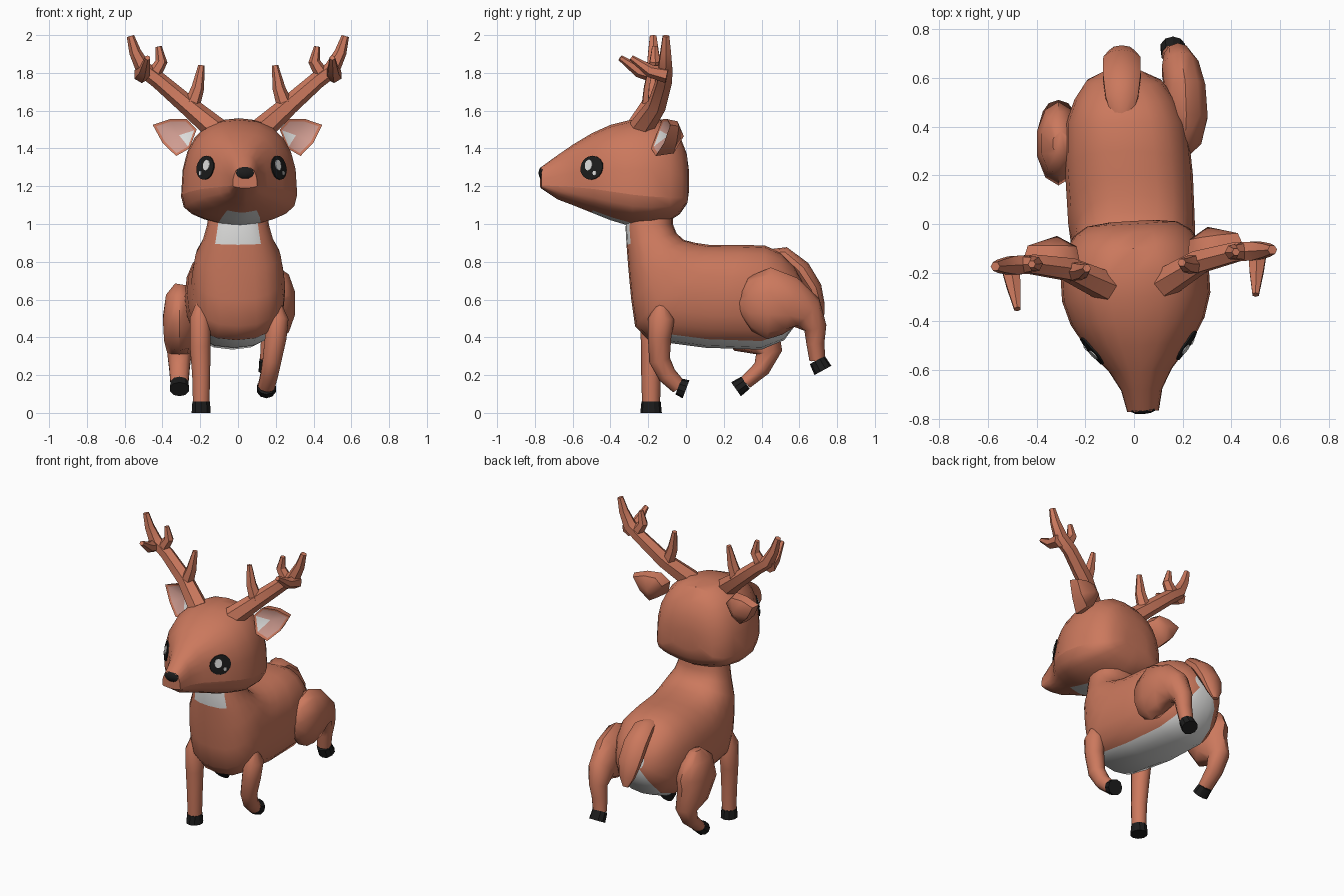
import bpy, bmesh, math
from mathutils import Vector, Matrix
from mathutils.bvhtree import BVHTree

default = bpy.data.objects.get("Cube")
if default:
    bpy.data.objects.remove(default, do_unlink=True)


def material(name, colour):
    mat = bpy.data.materials.new(name)
    mat.use_nodes = True
    mat.diffuse_color = (*colour, 1)
    mat.node_tree.nodes["Principled BSDF"].inputs["Base Color"].default_value = (*colour, 1)
    return mat


FUR = material("reddish brown fur", (.6, .19, .11))
WHITE = material("white fur", (.74, .74, .73))
PINK = material("pink inner ear", (.62, .33, .28))
BLACK = material("black hoof", (.012, .012, .012))

# The whole head group is turned slightly to one side
PIVOT = Matrix.Translation((0, -.15, 0))
HEAD_TURN = PIVOT @ Matrix.Rotation(.06, 4, 'Z') @ PIVOT.inverted()


def finish(name, bm, mats, head=False, mirror=False, angle=40):
    """Turn a bmesh into a shaded object, optionally mirrored and turned with the head."""
    bmesh.ops.recalc_face_normals(bm, faces=bm.faces)
    mesh = bpy.data.meshes.new(name)
    bm.to_mesh(mesh)
    bm.free()
    obj = bpy.data.objects.new(name, mesh)
    bpy.context.collection.objects.link(obj)
    for mat in mats:
        mesh.materials.append(mat)
    bpy.ops.object.select_all(action='DESELECT')
    obj.select_set(True)
    bpy.context.view_layer.objects.active = obj
    bpy.ops.object.shade_smooth_by_angle(angle=math.radians(angle))
    if mirror:
        mod = obj.modifiers.new("Mirror", 'MIRROR')
        mod.use_mirror_merge = False
    if head:
        obj.matrix_world = HEAD_TURN
    return obj


def loft(bm, rings):
    """Skin a list of closed rings and cap both ends."""
    loops = [[bm.verts.new(p) for p in ring] for ring in rings]
    count = len(loops[0])
    for a, b in zip(loops, loops[1:]):
        for i in range(count):
            j = (i + 1) % count
            bm.faces.new((a[i], a[j], b[j], b[i]))
    bm.faces.new(loops[0])
    bm.faces.new(loops[-1])
    bm.faces.index_update()
    bm.verts.index_update()


def power(value, exponent):
    return math.copysign(abs(value) ** exponent, value)


def tube(bm, points, side=Vector((1, 0, 0)), sides=10):
    """Tube through (x, y, z, side radius, other radius)."""
    places = [Vector(p[:3]) for p in points]
    last = len(places) - 1
    rings = []
    for i, p in enumerate(points):
        ahead = (places[min(i + 1, last)] - places[i]).normalized()
        behind = (places[i] - places[max(i - 1, 0)]).normalized()
        tangent = (ahead + behind).normalized()
        other = tangent.cross(side).normalized()
        across = other.cross(tangent)
        ring = []
        for k in range(sides):
            t = math.tau * (k + .5) / sides
            ring.append(places[i] + across * (p[3] * math.cos(t)) + other * (p[-1] * math.sin(t)))
        rings.append(ring)
    loft(bm, rings)


# Body and neck: each ring spans from an underside point to a back point
# (under y, under z, back y, back z, half width, centre x)
body_rings = [
    (-.31, 1.07, -.07, 1.08, .15, 0), (-.32, .98, -.07, 1.0, .165, 0),
    (-.315, .89, -.05, .95, .185, 0), (-.305, .76, -.01, .915, .225, 0),
    (-.29, .6, .05, .9, .24, 0), (-.27, .46, .12, .89, .25, 0),
    (-.2, .385, .2, .89, .26, -.01), (.1, .345, .3, .89, .262, -.02),
    (.4, .335, .42, .885, .25, -.03), (.52, .385, .5, .85, .21, -.035),
    (.605, .5, .57, .78, .155, -.04), (.64, .6, .61, .71, .075, -.045)]
rings = []
for uy, uz, by, bz, width, cx in body_rings:
    under, back = Vector((cx, uy, uz)), Vector((cx, by, bz))
    ring = []
    for k in range(20):
        t = math.tau * k / 20
        p = under.lerp(back, .5 - .5 * power(math.cos(t), .85))
        p.x += width * power(math.sin(t), .8)
        ring.append(p)
    rings.append(ring)
bm = bmesh.new()
loft(bm, rings)
# White throat, belly and rump stripe
for f in bm.faces:
    row, seg = divmod(f.index, 20)
    if seg in (0, 1, 18, 19) and (row < 2 or row > 5):
        f.material_index = 1
finish("body", bm, [FUR, WHITE], angle=50)

# Head: rings along y (y, half width, top, jaw line, bottom)
head_rings = [
    (-.77, .065, 1.30, 1.205, 1.19), (-.68, .085, 1.365, 1.2, 1.13),
    (-.6, .13, 1.42, 1.195, 1.1), (-.5, .215, 1.48, 1.185, 1.06),
    (-.4, .275, 1.525, 1.17, 1.02), (-.3, .305, 1.55, 1.155, .99),
    (-.2, .305, 1.56, 1.145, .99), (-.1, .28, 1.54, 1.14, 1.01),
    (-.035, .24, 1.47, 1.14, 1.05), (.0, .185, 1.38, 1.15, 1.1), (.012, .09, 1.3, 1.2, 1.16)]
rings = []
for y, width, top, jaw, bottom in head_rings:
    ring = []
    for k in range(24):
        t = math.tau * k / 24
        c, s = math.cos(t), math.sin(t)
        if c > -.001:
            ring.append((width * power(s, .8), y, jaw + (top - jaw) * abs(c) ** .8))
        else:
            ring.append((width * power(s, 1.45), y, jaw - (jaw - bottom) * abs(c) ** .75))
    rings.append(ring)
bm = bmesh.new()
loft(bm, rings)
# White chin, and a crisp jaw line along the front of the face
for f in bm.faces:
    row, seg = divmod(f.index, 24)
    if row in (3, 4, 5) and seg in (10, 11, 12, 13):
        f.material_index = 1
for e in bm.edges:
    if all(v.index % 24 in (6, 18) and v.co.y < -.05 for v in e.verts):
        e.smooth = False
head = finish("head", bm, [FUR, WHITE], head=True, angle=35)

# Eyes and highlights: thin discs laid onto the cheek surface
tree = BVHTree.FromPolygons([v.co for v in head.data.vertices],
                            [p.vertices[:] for p in head.data.polygons])
look = Vector((.8, -.58, .14)).normalized()
along = Vector((0, 0, 1)).cross(look).normalized()
rise = look.cross(along)


def cheek_disc(name, across, up, rx, rz, lift, mat):
    middle = Vector((.207, -.52, 1.3)) + along * across + rise * up
    bm = bmesh.new()
    bmesh.ops.create_circle(bm, cap_ends=True, cap_tris=True, segments=16, radius=1)
    bmesh.ops.subdivide_edges(bm, edges=bm.edges[:], cuts=1, use_grid_fill=True)
    for v in bm.verts:
        p = middle + along * (v.co.x * rx) + rise * (v.co.y * rz)
        hit = tree.ray_cast(p + look * .3, -look)[0]
        v.co = (hit or p) + look * lift
    base = bm.faces[:]
    made = bmesh.ops.extrude_face_region(bm, geom=base)["geom"]
    for v in made:
        if isinstance(v, bmesh.types.BMVert):
            v.co -= look * .008
    finish(name, bm, [mat], head=True, mirror=True)


cheek_disc("eyes", 0, 0, .07, .064, .007, BLACK)
cheek_disc("large_eye_highlights", -.016, .013, .024, .029, .011, WHITE)
cheek_disc("small_eye_highlights", .026, -.03, .011, .012, .011, WHITE)

# Nose
bm = bmesh.new()
bmesh.ops.create_uvsphere(bm, u_segments=10, v_segments=6, radius=1,
                          matrix=Matrix.Translation((0, -.762, 1.27)) @ Matrix.Diagonal((.056, .02, .034, 1)))
finish("nose", bm, [BLACK], head=True)

# Ears: furry rim, cupped pink front, rounded back
rim = [(.22, -.16, 1.5), (.27, -.14, 1.555), (.36, -.12, 1.555), (.45, -.11, 1.525),
       (.4, -.14, 1.43), (.33, -.18, 1.36), (.26, -.2, 1.4)]
bm = bmesh.new()
edge = [bm.verts.new(p) for p in rim]
cup = bm.verts.new((.31, -.11, 1.47))
lip = [bm.verts.new(v.co.lerp(cup.co, .14)) for v in edge]
shell = []
for v in edge:
    p = v.co.lerp(cup.co, .13)
    p.y = v.co.y * .3 - .03
    shell.append(bm.verts.new(p))
tip = bm.verts.new((.31, -.03, 1.465))
for i in range(len(edge)):
    j = (i + 1) % len(edge)
    bm.faces.new((edge[i], edge[j], lip[j], lip[i]))
    inner = bm.faces.new((lip[i], lip[j], cup))
    inner.material_index = 2 if j == 0 else 1
    bm.faces.new((edge[i], edge[j], shell[j], shell[i]))
    bm.faces.new((shell[i], shell[j], tip))
finish("ears", bm, [FUR, PINK, WHITE], head=True, mirror=True, angle=50)

# Antlers: a bent beam and three tines
branches = [
    [(.12, -.25, 1.5, .065), (.27, -.17, 1.63, .052), (.42, -.14, 1.76, .045),
     (.5, -.14, 1.82, .044), (.545, -.14, 1.91, .032), (.57, -.14, 1.995, .02)],
    [(.25, -.18, 1.62, .045), (.215, -.18, 1.72, .034), (.195, -.17, 1.84, .017)],
    [(.46, -.14, 1.77, .042), (.405, -.14, 1.86, .032), (.42, -.14, 1.94, .016)],
    [(.51, -.13, 1.79, .045), (.5, -.22, 1.81, .034), (.49, -.32, 1.88, .015)]]
bm = bmesh.new()
for i, branch in enumerate(branches):
    ref = Vector((1, 0, 0)) if i == 3 else Vector((0, 1, 0))
    tube(bm, branch, side=ref, sides=6)
finish("antlers", bm, [FUR], head=True, mirror=True, angle=30)

# Legs: tube points, then the end of the hoof
legs = {
    "front_right": ([(-.2, -.17, .58, .025, .03), (-.2, -.17, .5, .058, .075),
                     (-.2, -.18, .35, .057, .058), (-.195, -.185, .2, .05, .052),
                     (-.195, -.185, .06, .046, .048)], (-.195, -.185, 0)),
    "front_left": ([(.21, -.13, .57, .025, .03), (.21, -.13, .5, .06, .07),
                    (.2, -.14, .4, .06, .062), (.18, -.14, .28, .052, .056),
                    (.165, -.1, .2, .048, .05), (.15, -.04, .14, .046, .042)], (.15, .0, .125)),
    "hind_right": ([(-.3, .33, .68, .035, .05), (-.31, .33, .62, .075, .13),
                    (-.31, .33, .5, .092, .175), (-.31, .37, .4, .085, .135),
                    (-.31, .44, .32, .068, .07), (-.31, .4, .235, .057, .046),
                    (-.31, .315, .16, .05, .036)], (-.31, .265, .125)),
    "hind_left": ([(.2, .29, .57, .03, .06), (.21, .34, .575, .07, .145),
                   (.215, .44, .58, .092, .19), (.21, .55, .565, .088, .155),
                   (.19, .64, .53, .08, .1), (.18, .685, .45, .06, .06),
                   (.17, .685, .37, .052, .048), (.16, .695, .28, .046, .042)], (.16, .725, .225))}
for name, (points, end) in legs.items():
    bm = bmesh.new()
    tube(bm, points)
    finish(name + "_leg", bm, [FUR], angle=45)
    bm = bmesh.new()
    thick = points[-1][-1]
    tube(bm, [(*points[-1][:3], .049, thick + .003), (*end, .053, thick + .009)])
    finish(name + "_hoof", bm, [BLACK], angle=30)

# Tail
bm = bmesh.new()
tube(bm, [(-.05, .43, .84, .04, .025), (-.05, .52, .84, .07, .04), (-.05, .61, .76, .082, .05),
          (-.05, .675, .66, .08, .045), (-.05, .705, .57, .055, .03), (-.05, .72, .51, .02, .012)])
finish("tail", bm, [FUR], angle=45)
